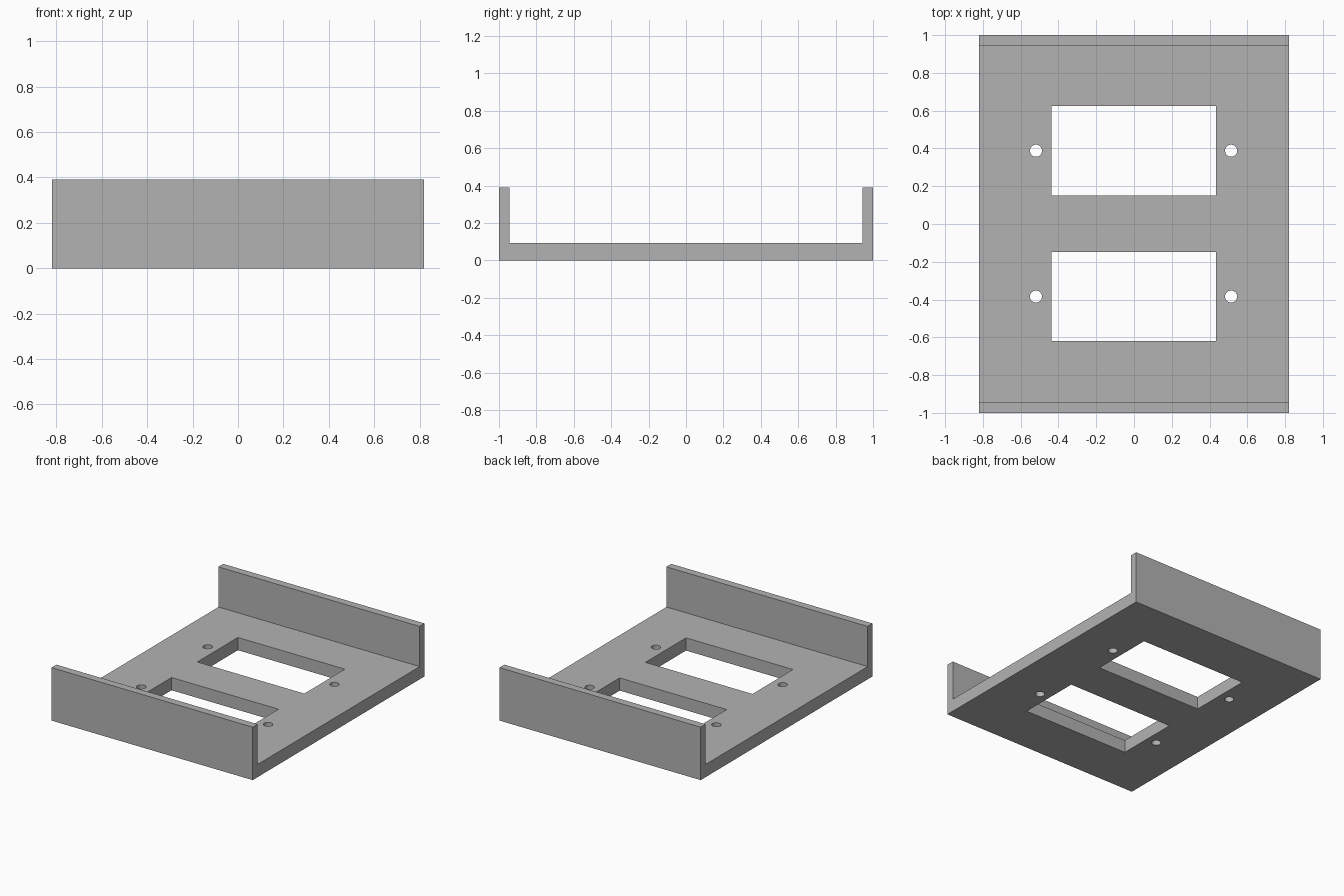
import bpy
import bmesh
from mathutils import Matrix, Vector

cube = bpy.data.objects.get("Cube")
if cube:
    bpy.data.objects.remove(cube, do_unlink=True)

WIDTH, LENGTH, HEIGHT = 1.64, 2.0, 0.39
FLOOR, WALL = 0.094, 0.057

grey = bpy.data.materials.new("plain grey")
grey.use_nodes = True
colour = (0.45, 0.45, 0.45, 1)
grey.diffuse_color = colour
grey.node_tree.nodes["Principled BSDF"].inputs["Base Color"].default_value = colour


def make_object(name, bm):
    bmesh.ops.recalc_face_normals(bm, faces=bm.faces)
    mesh = bpy.data.meshes.new(name)
    bm.to_mesh(mesh)
    bm.free()
    mesh.materials.append(grey)
    obj = bpy.data.objects.new(name, mesh)
    bpy.context.collection.objects.link(obj)
    return obj


# Channel-shaped tray: a U profile in the YZ plane swept along X
half, inner = LENGTH / 2, LENGTH / 2 - WALL
profile = [(-half, 0), (half, 0), (half, HEIGHT), (inner, HEIGHT),
           (inner, FLOOR), (-inner, FLOOR), (-inner, HEIGHT), (-half, HEIGHT)]
bm = bmesh.new()
face = bm.faces.new([bm.verts.new((-WIDTH / 2, y, z)) for y, z in profile])
swept = bmesh.ops.extrude_face_region(bm, geom=[face])["geom"]
bmesh.ops.translate(bm, vec=Vector((WIDTH, 0, 0)),
                    verts=[v for v in swept if isinstance(v, bmesh.types.BMVert)])
tray = make_object("mounting_tray", bm)

# Cutters: two rectangular openings, each with a screw hole on either side
bm = bmesh.new()
for y in (-0.384, 0.388):
    bmesh.ops.create_cube(bm, size=1, matrix=Matrix.Translation((-0.002, y, 0.05))
                          @ Matrix.Diagonal((0.872, 0.472, 0.3, 1)))
    for x in (-0.519, 0.514):
        bmesh.ops.create_cone(bm, cap_ends=True, segments=32, radius1=0.032,
                              radius2=0.032, depth=0.3,
                              matrix=Matrix.Translation((x, y, 0.05)))
cutter = make_object("opening_cutter", bm)
cutter.hide_render = True
cutter.hide_viewport = True

cut = tray.modifiers.new("openings", 'BOOLEAN')
cut.operation = 'DIFFERENCE'
cut.solver = 'EXACT'
cut.object = cutter

# Smooth hole walls, crisp edges elsewhere
bpy.context.view_layer.objects.active = tray
tray.select_set(True)
bpy.ops.object.modifier_apply(modifier=cut.name)
bpy.data.objects.remove(cutter, do_unlink=True)
bpy.ops.object.shade_smooth_by_angle()
